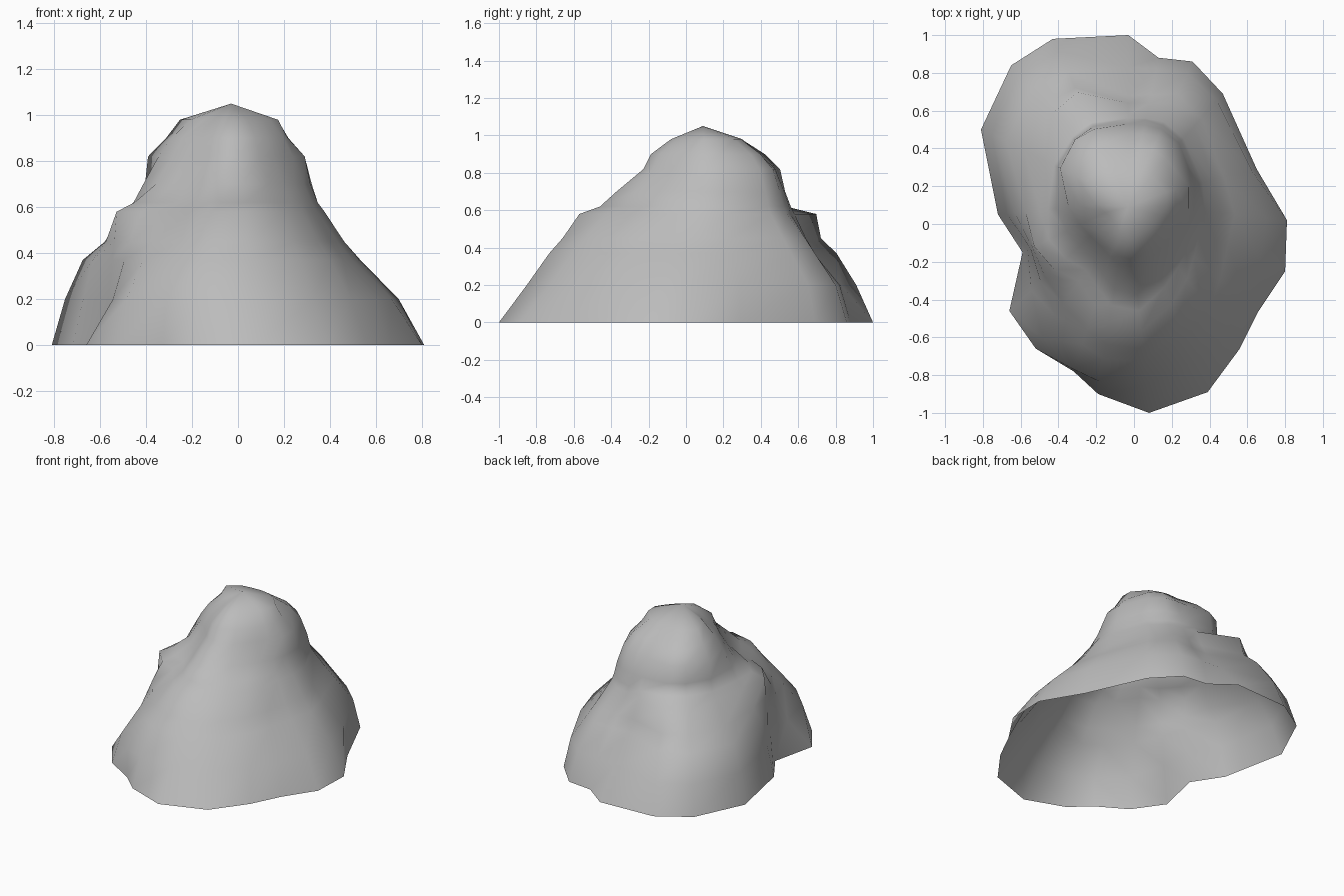
import bpy
import bmesh
from math import atan2, cos, floor, pi, radians, sin

default_cube = bpy.data.objects.get("Cube")
if default_cube:
    bpy.data.objects.remove(default_cube, do_unlink=True)

# All measurements are in hundredths of a unit
UNIT = 0.01
CENTRE_X, CENTRE_Y = -3, 12

# Footprint of the rock, clockwise from the back
FOOTPRINT = [
    (-3, 100), (13, 88), (31, 86), (47, 69), (65, 29),
    (81, 2), (80, -25), (66, -46), (56, -66), (39, -89),
    (8, -100), (-19, -90), (-32, -78), (-52, -66), (-66, -46),
    (-59, -15), (-72, 5), (-81, 50), (-65, 84), (-43, 98),
]

# Contour height, then its reach in twelve directions counterclockwise from +x
CONTOURS = {
    20: [72, 64, 75, 71, 89, 82, 67, 60, 87, 98, 89, 78],
    37: [56, 50, 63, 56, 78, 73, 62, 58, 73, 86, 75, 59],
    45: [49, 45, 57, 52, 68, 62, 55, 57, 65, 79, 67, 52],
    58: [41, 41, 46, 46, 65, 50, 46, 56, 50, 70, 55, 42],
    62: [38, 40, 44, 44, 46, 44, 42, 47, 43, 59, 46, 39],
    70: [35, 38, 42, 41, 44, 42, 39, 36, 36, 50, 39, 35],
    82: [33, 33, 38, 36, 43, 41, 33, 28, 28, 35, 31, 29],
    90: [25, 27, 31, 27, 34, 32, 27, 23, 24, 31, 27, 25],
    98: [21, 20, 18, 18, 20, 25, 19, 13, 14, 20, 18, 18],
}
SUMMIT = (-3, 9, 105)


def reach_at(reaches, angle):
    """Smoothly blend the reach of a contour around the full circle."""
    count = len(reaches)
    position = (angle % (2 * pi)) / (2 * pi) * count
    start = floor(position)
    t = position - start
    before, here, after, beyond = (
        reaches[(start + step) % count] for step in (-1, 0, 1, 2)
    )
    tangent_here = (after - before) / 2
    tangent_after = (beyond - here) / 2
    rise = after - here
    return (here + tangent_here * t
            + (3 * rise - 2 * tangent_here - tangent_after) * t ** 2
            + (tangent_here + tangent_after - 2 * rise) * t ** 3)


def add_point(mesh_builder, x, y, z):
    return mesh_builder.verts.new((x * UNIT, y * UNIT, z * UNIT))


def flat_material(name, value):
    material = bpy.data.materials.new(name)
    material.use_nodes = True
    colour = (value, value, value, 1)
    material.diffuse_color = colour
    shader = material.node_tree.nodes["Principled BSDF"]
    shader.inputs["Base Color"].default_value = colour
    shader.inputs["Roughness"].default_value = 0.9
    return material


# Stack the contours above the footprint, one column per footprint corner
builder = bmesh.new()
outline = FOOTPRINT[::-1]
angles = [atan2(y - CENTRE_Y, x - CENTRE_X) for x, y in outline]
rings = [[add_point(builder, x, y, 0) for x, y in outline]]
for height, reaches in CONTOURS.items():
    ring = []
    for angle in angles:
        reach = reach_at(reaches, angle)
        ring.append(add_point(builder,
                              CENTRE_X + reach * cos(angle),
                              CENTRE_Y + reach * sin(angle),
                              height))
    rings.append(ring)

# Skin the flanks; the underside stays open
columns = len(outline)
for lower, upper in zip(rings, rings[1:]):
    for i in range(columns):
        j = (i + 1) % columns
        builder.faces.new((lower[i], lower[j], upper[j], upper[i]))

# Close the rounded summit
summit = add_point(builder, *SUMMIT)
for i in range(columns):
    builder.faces.new((rings[-1][i], rings[-1][(i + 1) % columns], summit))

mesh = bpy.data.meshes.new("rock")
builder.to_mesh(mesh)
builder.free()
rock = bpy.data.objects.new("rock", mesh)
bpy.context.collection.objects.link(rock)
mesh.materials.append(flat_material("stone grey", 0.5))

# Soft shading with only the sharpest ledges kept crisp
bpy.context.view_layer.objects.active = rock
rock.select_set(True)
bpy.ops.object.shade_smooth_by_angle(angle=radians(80))
